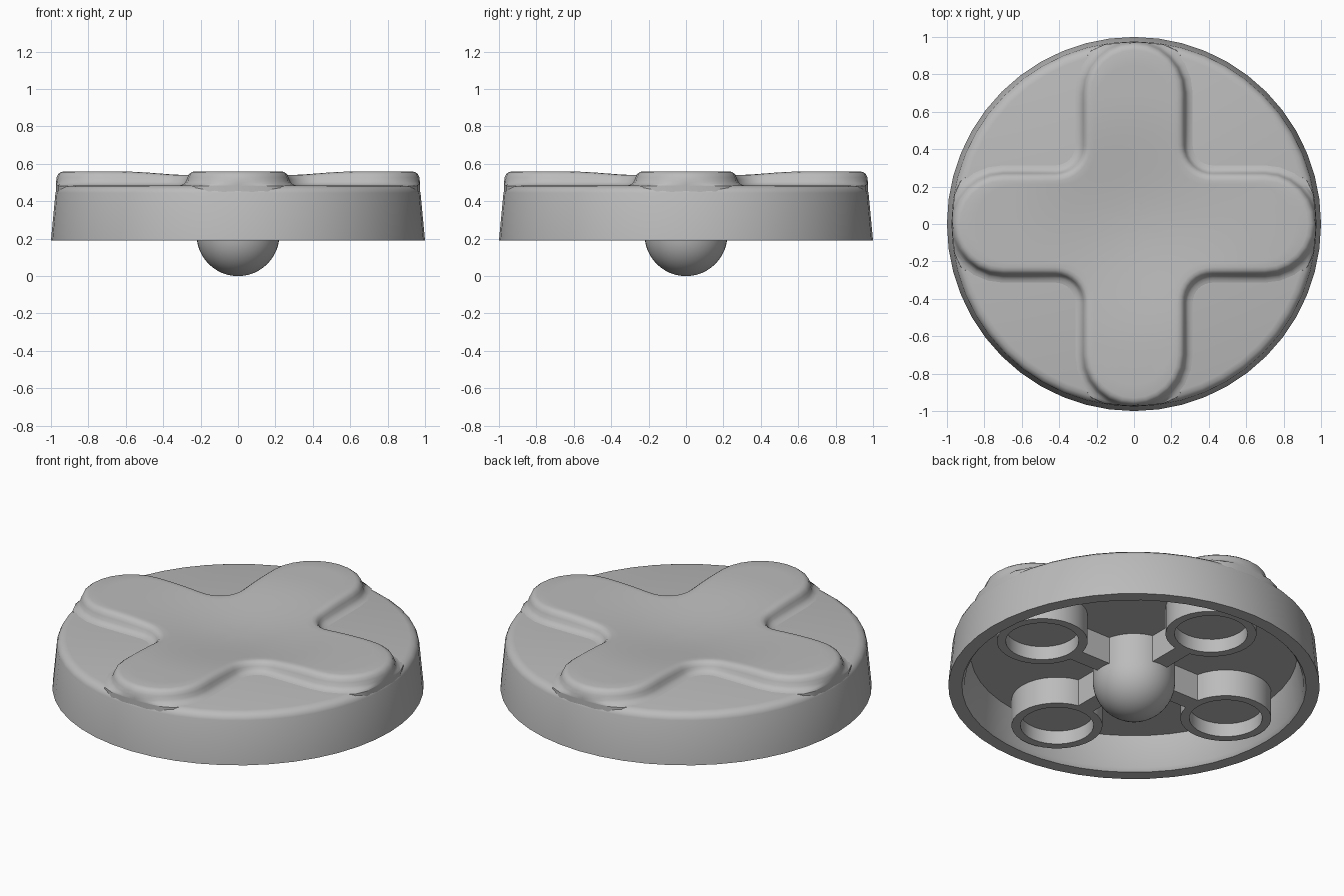
import bpy, bmesh, math
from mathutils import Vector

old = bpy.data.objects.get("Cube")
if old:
    bpy.data.objects.remove(old, do_unlink=True)

grey = bpy.data.materials.new("plain_grey")
grey.use_nodes = True
grey.diffuse_color = (0.5, 0.5, 0.5, 1)
grey.node_tree.nodes["Principled BSDF"].inputs["Base Color"].default_value = (0.5, 0.5, 0.5, 1)


def finish(name, bm, angle=35):
    bmesh.ops.remove_doubles(bm, verts=bm.verts, dist=1e-5)
    bmesh.ops.recalc_face_normals(bm, faces=bm.faces)
    mesh = bpy.data.meshes.new(name)
    bm.to_mesh(mesh)
    bm.free()
    mesh.materials.append(grey)
    ob = bpy.data.objects.new(name, mesh)
    bpy.context.collection.objects.link(ob)
    bpy.ops.object.select_all(action="DESELECT")
    ob.select_set(True)
    bpy.context.view_layer.objects.active = ob
    bpy.ops.object.shade_smooth_by_angle(angle=math.radians(angle))
    return ob


def bridge(bm, loops):
    """Join successive closed loops of points with faces."""
    rings = [[bm.verts.new(p) for p in loop] for loop in loops]
    for a, b in zip(rings, rings[1:]):
        n = len(a)
        for i in range(n):
            j = (i + 1) % n
            bm.faces.new((a[i], a[j], b[j], b[i]))
    return rings


def lathe(name, profile, centre=(0, 0), segs=48):
    bm = bmesh.new()
    turn = [2 * math.pi * i / segs for i in range(segs)]
    loops = []
    for r, z in profile:
        r = max(r, 1e-3)
        loops.append([(centre[0] + r * math.cos(t), centre[1] + r * math.sin(t), z) for t in turn])
    rings = bridge(bm, loops)
    for ring, (r, z) in zip(rings, profile):
        if r == 0:
            bm.faces.new(ring)
    return finish(name, bm)


# Hollow round cap with tapered wall, soft top edge and flat ceiling
lathe("round_cap", [(0, 0.39), (0.88, 0.39), (0.912, 0.21), (0.927, 0.19), (1, 0.19),
                    (0.976, 0.445), (0.968, 0.464), (0.95, 0.478), (0.925, 0.484), (0, 0.484)])


# Raised cross: plan outline with round tips and filleted inner corners
TIP, CORNER = 0.70, 0.42


def cross_outline(w):
    quarter = []
    fillet = CORNER - w
    for i in range(13):
        t = -math.pi / 2 + math.pi * i / 12
        quarter.append(Vector((TIP + w * math.cos(t), w * math.sin(t))))
    for i in range(1, 5):
        quarter.append(Vector((TIP + (CORNER - TIP) * i / 5, w)))
    for i in range(9):
        t = -math.pi / 2 - math.pi / 2 * i / 8
        quarter.append(Vector((CORNER + fillet * math.cos(t), CORNER + fillet * math.sin(t))))
    for i in range(1, 5):
        quarter.append(Vector((w, CORNER + (TIP - CORNER) * i / 5)))
    pts = []
    for k in range(4):
        c, s = round(math.cos(k * math.pi / 2)), round(math.sin(k * math.pi / 2))
        pts += [Vector((c * p.x - s * p.y, s * p.x + c * p.y)) for p in quarter]
    return pts


def dish(r):
    """Drop of the thumb hollow at a distance from the middle."""
    return 0.05 * (1 + math.cos(math.pi * min(r / 0.7, 1))) / 2


def cross_loop(w, z, follow, scale=1.0):
    loop = []
    for p in cross_outline(w):
        p = p * scale
        if p.length > 0.972:
            p = p * (0.972 / p.length)
        loop.append((p.x, p.y, z - follow * dish(p.length)))
    return loop


loops = [cross_loop(0.325, 0.44, 0), cross_loop(0.322, 0.482, 0), cross_loop(0.305, 0.486, 0),
         cross_loop(0.288, 0.494, 0.1), cross_loop(0.277, 0.508, 0.4), cross_loop(0.27, 0.528, 0.8),
         cross_loop(0.262, 0.545, 1), cross_loop(0.248, 0.556, 1), cross_loop(0.23, 0.56, 1)]
loops += [cross_loop(0.23, 0.56, 1, 1 - i / 12) for i in range(1, 12)]
bm = bmesh.new()
rings = bridge(bm, loops)
bm.faces.new(rings[0])
bm.faces.new(rings[-1])
finish("raised_cross", bm, 50)

# Central stem with a ball end
R = 0.222
ball = [(R * math.cos(a), R - R * math.sin(a)) for a in (math.pi / 2 * i / 12 for i in range(12))]
lathe("pivot_stem", [(R, 0.4)] + ball + [(0, 0)], segs=40)

# Four cups under the arms, each tied to the stem by a rib
for k, side in enumerate(("left", "back", "right", "front")):
    a = k * math.pi / 2
    axis = Vector((math.cos(a), math.sin(a)))
    lathe(side + "_cup", [(0.245, 0.4), (0.245, 0.23), (0.197, 0.23), (0.197, 0.31), (0, 0.31)],
          axis * 0.645, 32)
    bm = bmesh.new()
    bmesh.ops.create_cube(bm, size=1)
    for v in bm.verts:
        x, y = 0.31 + v.co.x * 0.22, v.co.y * 0.1
        v.co = (axis.x * x - axis.y * y, axis.y * x + axis.x * y, 0.315 + v.co.z * 0.17)
    finish(side + "_rib", bm)
